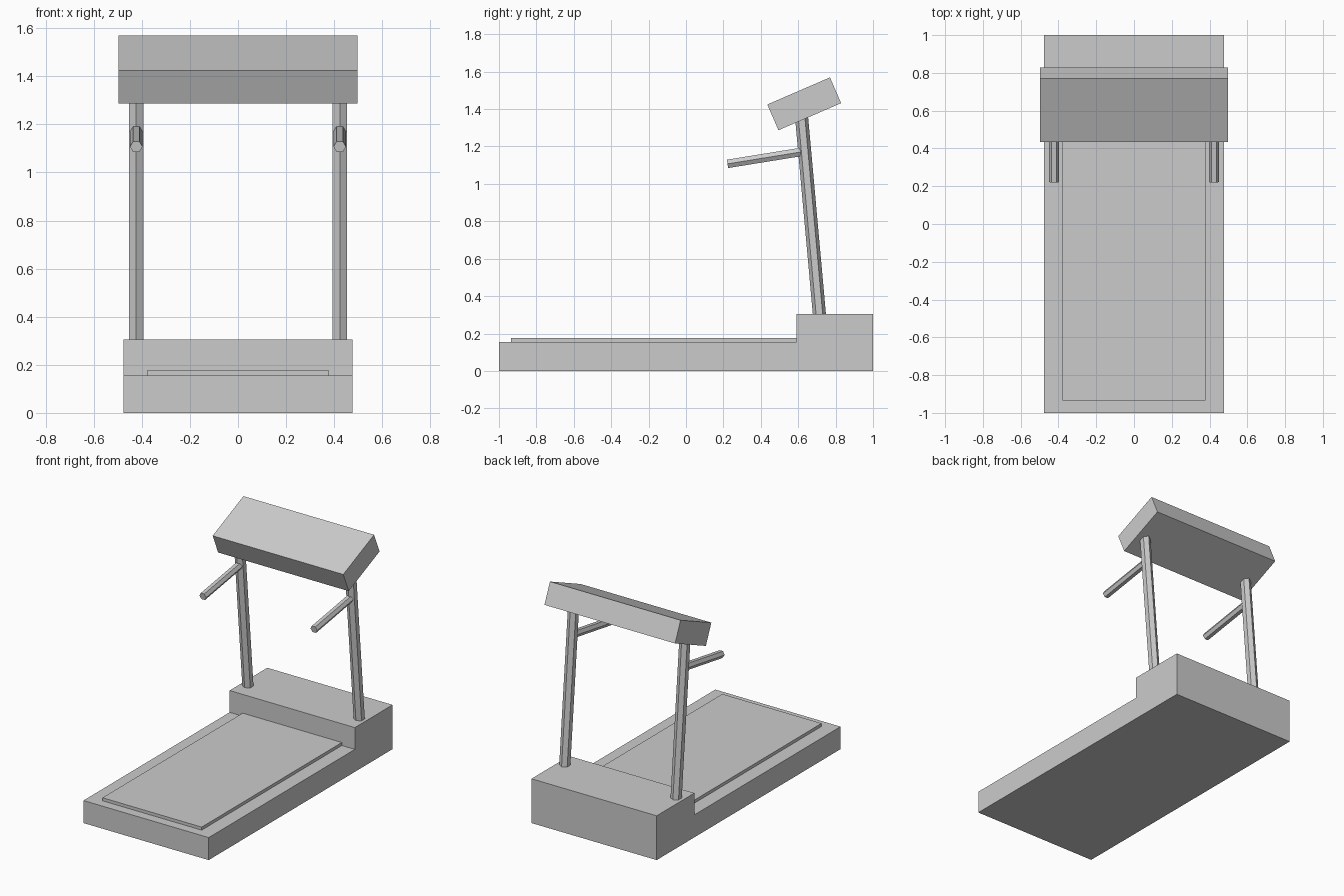
import bpy
import bmesh
from math import radians
from mathutils import Vector, Matrix

cube = bpy.data.objects.get("Cube")
if cube:
    bpy.data.objects.remove(cube, do_unlink=True)

grey = bpy.data.materials.new("light_grey")
grey.use_nodes = True
COLOUR = (0.6, 0.6, 0.6, 1)
grey.diffuse_color = COLOUR
grey.node_tree.nodes["Principled BSDF"].inputs["Base Color"].default_value = COLOUR


def finish(name, bm):
    bmesh.ops.recalc_face_normals(bm, faces=bm.faces)
    mesh = bpy.data.meshes.new(name)
    bm.to_mesh(mesh)
    bm.free()
    mesh.materials.append(grey)
    obj = bpy.data.objects.new(name, mesh)
    bpy.context.collection.objects.link(obj)
    return obj


def extruded_profile(name, points, half_width):
    """Side profile in (y, z), extruded across x."""
    bm = bmesh.new()
    face = bm.faces.new([bm.verts.new((-half_width, y, z)) for y, z in points])
    side = bmesh.ops.extrude_face_region(bm, geom=[face], use_keep_orig=True)
    verts = [v for v in side["geom"] if isinstance(v, bmesh.types.BMVert)]
    bmesh.ops.translate(bm, verts=verts, vec=(2 * half_width, 0, 0))
    return finish(name, bm)


def box(name, size, centre, tilt=0):
    bm = bmesh.new()
    place = (Matrix.Translation(centre) @ Matrix.Rotation(radians(tilt), 4, "X")
             @ Matrix.Diagonal((*size, 1)))
    bmesh.ops.create_cube(bm, size=1, matrix=place)
    return finish(name, bm)


def hex_bar(name, x, start, end, radius, spin):
    """Six-sided bar between two (y, z) points at a given x."""
    a, b = Vector((x, *start)), Vector((x, *end))
    along = (b - a).normalized()
    across = Vector((1, 0, 0))
    frame = Matrix((across, along.cross(across), along)).transposed().to_4x4()
    place = (Matrix.Translation((a + b) / 2) @ frame
             @ Matrix.Rotation(radians(spin), 4, "Z"))
    bm = bmesh.new()
    bmesh.ops.create_cone(bm, cap_ends=True, segments=6, radius1=radius,
                          radius2=radius, depth=(b - a).length, matrix=place)
    # Align a corner with x (spin 0) or with the bar's front (spin 30)
    return finish(name, bm)


# Stepped base: low deck with a raised motor housing at the back
extruded_profile("base", [(-1, 0), (1, 0), (1, 0.305), (0.59, 0.305),
                          (0.59, 0.155), (-1, 0.155)], 0.477)

# Raised running belt
box("running_belt", (0.756, 1.535, 0.04), (0, -0.1675, 0.156))

# Tilted console
box("console", (0.995, 0.365, 0.15), (0, 0.632, 1.428), 23.4)

# Leaning posts and handles on both sides
for side, x in (("left", 1), ("right", -1)):
    hex_bar(side + "_post", x * 0.424, (0.718, 0.25), (0.614, 1.40), 0.035, 30)
    hex_bar(side + "_handle", x * 0.423, (0.222, 1.107), (0.63, 1.173), 0.026, 0)

# Keep corners of the bars on the intended axis
for obj in bpy.context.collection.objects:
    if obj.name.endswith(("_post", "_handle")):
        xs = [v.co.x for v in obj.data.vertices]
        wide = max(xs) - min(xs)
        mid = (max(xs) + min(xs)) / 2
        corner_on_x = sum(abs(v.co.x - mid) > 0.49 * wide for v in obj.data.vertices) == 4
        if corner_on_x != obj.name.endswith("_handle"):
            ys = sum((v.co for v in obj.data.vertices), Vector()) / len(xs)
            axis = obj.data.vertices[1].co - obj.data.vertices[0].co
            turn = Matrix.Rotation(radians(30), 4, axis)
            obj.data.transform(Matrix.Translation(ys) @ turn @ Matrix.Translation(-ys))
